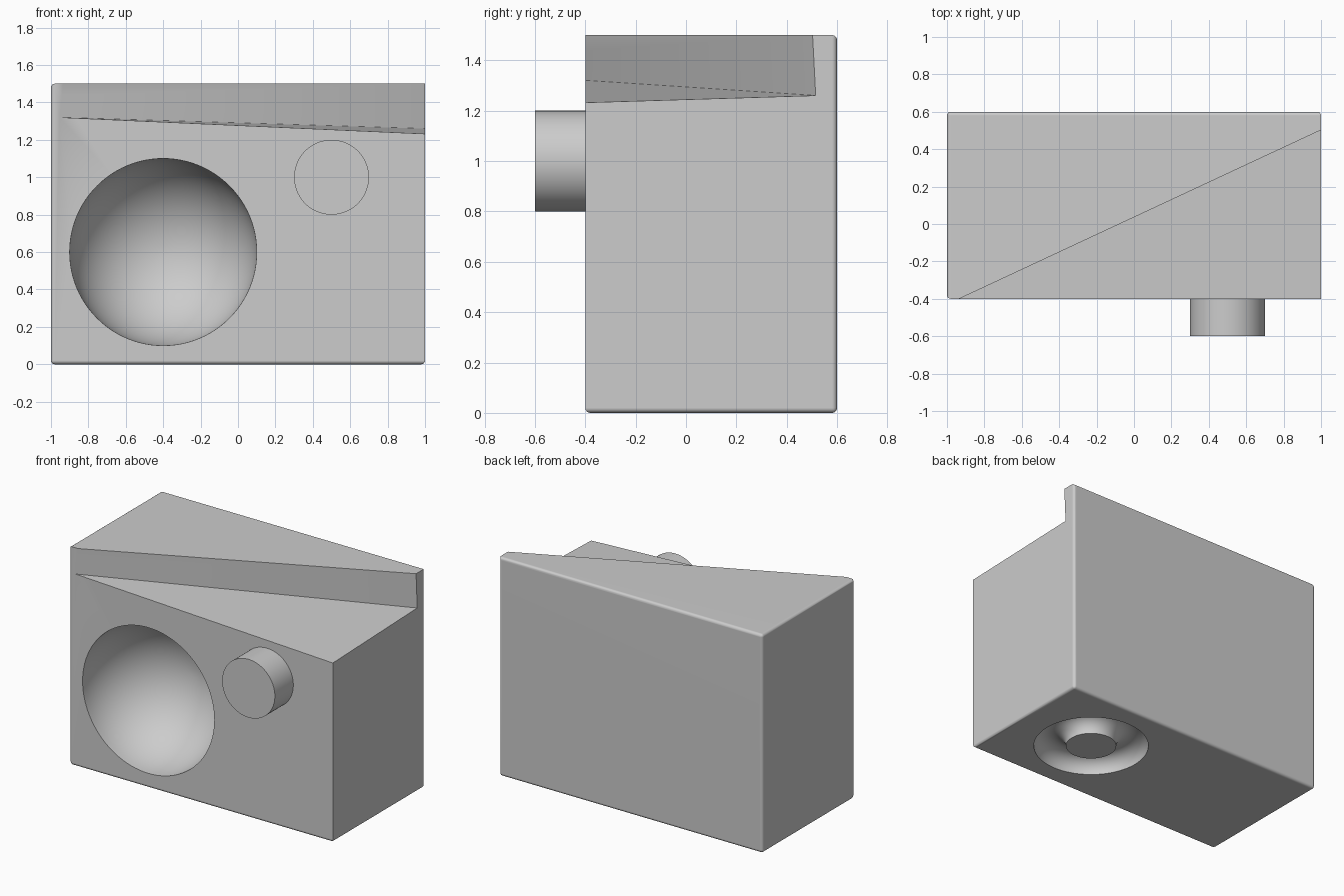
import bpy
import bmesh
from math import radians
from mathutils import Matrix, Vector

if "Cube" in bpy.data.objects:
    bpy.data.objects.remove(bpy.data.objects["Cube"], do_unlink=True)

GREY = (0.604, 0.604, 0.604, 1)
grey = bpy.data.materials.new("plain_grey")
grey.use_nodes = True
grey.diffuse_color = GREY
for node in grey.node_tree.nodes:
    if node.type == 'BSDF_PRINCIPLED':
        node.inputs["Base Color"].default_value = GREY


def named(name):
    obj = bpy.context.object
    obj.name = name
    obj.data.materials.clear()
    obj.data.materials.append(grey)
    return obj


def select(obj):
    bpy.ops.object.select_all(action='DESELECT')
    obj.select_set(True)
    bpy.context.view_layer.objects.active = obj


def carve(obj, cutter):
    mod = obj.modifiers.new("carve", 'BOOLEAN')
    mod.operation = 'DIFFERENCE'
    mod.solver = 'EXACT'
    mod.object = cutter
    cutter.hide_render = True
    select(obj)
    bpy.ops.object.modifier_apply(modifier=mod.name)
    bpy.data.objects.remove(cutter, do_unlink=True)


# Body: block with softly rounded edges, sharp around the notched corner
bpy.ops.mesh.primitive_cube_add(size=1)
body = named("body")
body.data.transform(Matrix.Translation((0, 0.1, 0.75)) @ Matrix.Diagonal((2, 1, 1.5, 1)))
notched_corner = Vector((1, -0.4, 1.5))
bm = bmesh.new()
bm.from_mesh(body.data)
soft = [e for e in bm.edges
        if all((v.co - notched_corner).length > 0.01 for v in e.verts)]
bmesh.ops.bevel(bm, geom=soft, offset=0.02, segments=4, profile=0.5, affect='EDGES')
bm.to_mesh(body.data)
bm.free()

# Round bowl in the front face
bpy.ops.mesh.primitive_uv_sphere_add(segments=96, ring_count=48, radius=0.5,
                                     location=(-0.4, -0.4, 0.6),
                                     rotation=(radians(90), 0, 0))
carve(body, named("bowl_cutter"))

# Ring groove in the underside
bpy.ops.mesh.primitive_torus_add(major_segments=96, minor_segments=48,
                                 major_radius=0.262, minor_radius=0.102,
                                 location=(0.44, 0.1, 0.001))
carve(body, named("groove_cutter"))

# Tilted corner notch: a box on the sloping floor, in front of the diagonal wall
start = Vector((-0.955, -0.4, 1.32))
along = (Vector((1, 0.515, 1.26)) - start).normalized()
up = (Vector((1, -0.4, 1.232)) - start).cross(along).normalized()
back = up.cross(along)
bpy.ops.mesh.primitive_cube_add(size=1)
notch = named("notch_cutter")
frame = Matrix((along, back, up)).transposed().to_4x4()
notch.data.transform(Matrix.Translation(start) @ frame
                     @ Matrix.Diagonal((4, 2, 1, 1))
                     @ Matrix.Translation((0.25, -0.5, 0.5)))
carve(body, notch)

# Knob on the front
bpy.ops.mesh.primitive_cylinder_add(vertices=96, radius=0.2, depth=0.22,
                                    location=(0.5, -0.49, 1),
                                    rotation=(radians(90), 0, 0))
knob = named("front_knob")

for part in (body, knob):
    select(part)
    bpy.ops.object.shade_smooth_by_angle(angle=radians(30))
    weighted = part.modifiers.new("flat_face_normals", 'WEIGHTED_NORMAL')
    weighted.keep_sharp = True
